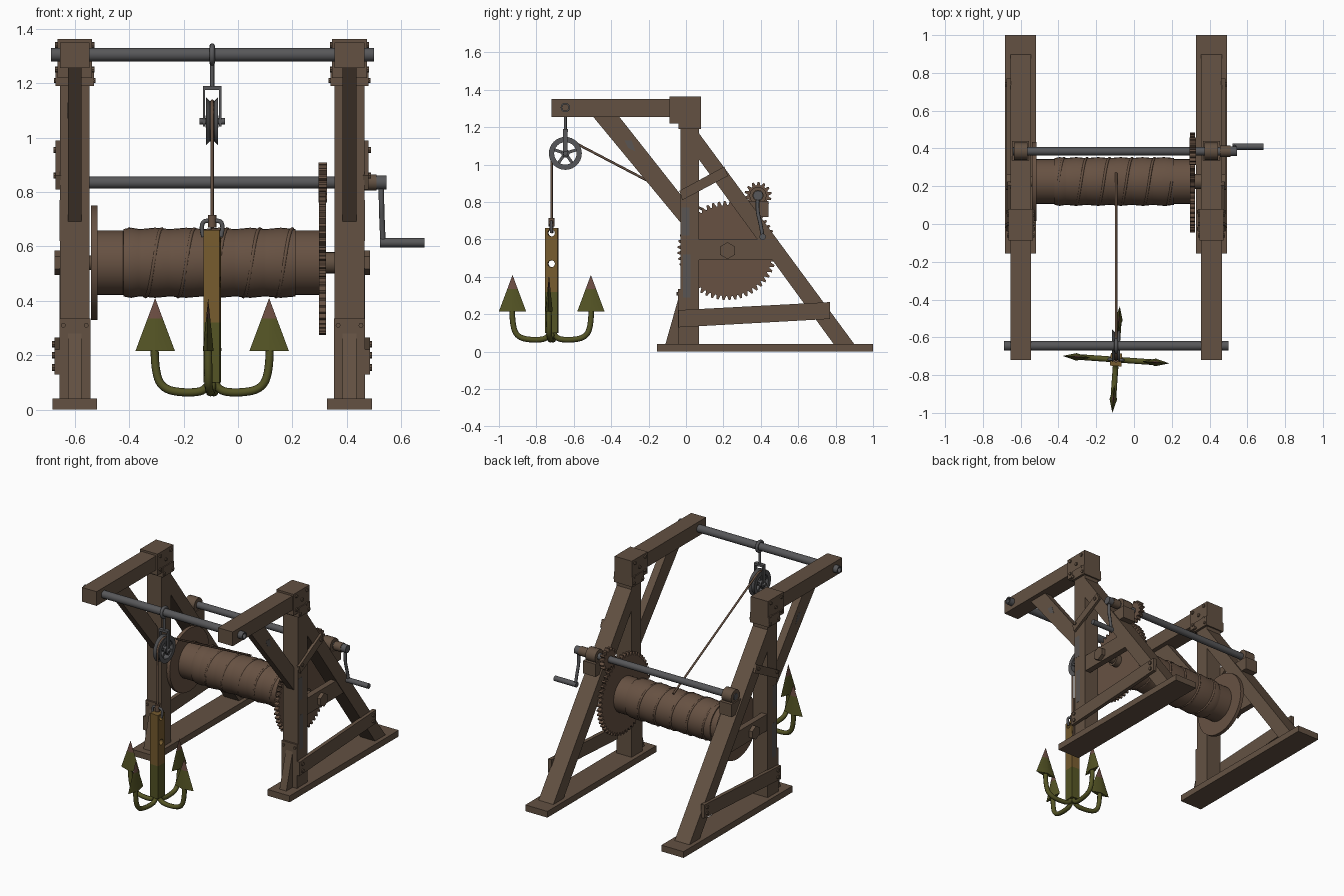
import bpy, bmesh, math
from mathutils import Matrix, Vector

if "Cube" in bpy.data.objects:
    bpy.data.objects.remove(bpy.data.objects["Cube"])

def mat(name, c):
    m = bpy.data.materials.new(name)
    m.diffuse_color = (*c, 1)
    m.use_nodes = True
    m.node_tree.nodes["Principled BSDF"].inputs["Base Color"].default_value = m.diffuse_color
    return m

WOOD = mat("brown wood", (0.125, 0.083, 0.055))
DRUM = mat("warm drum brown", (0.135, 0.083, 0.055))
METAL = mat("dark grey metal", (0.095, 0.095, 0.10))
GREEN = mat("mossy green", (0.088, 0.088, 0.018))
OCHRE = mat("ochre", (0.18, 0.105, 0.028))
TIP = mat("rusty tip", (0.15, 0.075, 0.055))
WORN = mat("worn grey", (0.10, 0.09, 0.085))

def finish(name, bm, *mats):
    bmesh.ops.recalc_face_normals(bm, faces=bm.faces)
    me = bpy.data.meshes.new(name)
    bm.to_mesh(me)
    bm.free()
    for m in mats:
        me.materials.append(m)
    ob = bpy.data.objects.new(name, me)
    bpy.context.collection.objects.link(ob)
    return ob

def prism(name, pts, x0, x1, m):
    """Extrude a (y, z) outline from x0 to x1."""
    bm = bmesh.new()
    a = [bm.verts.new((x0, y, z)) for y, z in pts]
    b = [bm.verts.new((x1, y, z)) for y, z in pts]
    bm.faces.new(a)
    bm.faces.new(b)
    for i in range(len(a)):
        j = (i + 1) % len(a)
        bm.faces.new((a[i], a[j], b[j], b[i]))
    return finish(name, bm, m)

def box(name, x, y, z, m):
    return prism(name, [(y[0], z[0]), (y[1], z[0]), (y[1], z[1]), (y[0], z[1])], x[0], x[1], m)

def lathe(name, prof, y, z, m, n=24, closed=False):
    """Revolve (x, radius) points about an x-parallel axis."""
    bm = bmesh.new()
    prof = prof + prof[:1] if closed else prof
    vs = [bm.verts.new((x, y, z + r)) for x, r in prof]
    es = [bm.edges.new(p) for p in zip(vs, vs[1:])]
    bmesh.ops.spin(bm, geom=vs + es, cent=(0, y, z), axis=(1, 0, 0), angle=2 * math.pi, steps=n)
    bmesh.ops.remove_doubles(bm, verts=bm.verts, dist=1e-5)
    return finish(name, bm, m)

def rod(name, x0, x1, r, y, z, m, n=16):
    return lathe(name, [(x0, 0), (x0, r), (x1, r), (x1, 0)], y, z, m, n)

def tube(name, x0, x1, r, ri, y, z, m, n=24):
    return lathe(name, [(x0, ri), (x0, r), (x1, r), (x1, ri)], y, z, m, n, True)

def wire(name, pts, r, m, kind='POLY', cyclic=False):
    cu = bpy.data.curves.new(name, 'CURVE')
    cu.dimensions = '3D'
    cu.bevel_depth, cu.bevel_resolution, cu.use_fill_caps = r, 2, True
    cu.resolution_u = 6
    sp = cu.splines.new(kind)
    sp.points.add(len(pts) - 1)
    for p, c in zip(sp.points, pts):
        p.co = (*c, 1)
    if kind == 'NURBS':
        sp.order_u, sp.use_endpoint_u = 3, True
    sp.use_cyclic_u = cyclic
    cu.materials.append(m)
    ob = bpy.data.objects.new(name, cu)
    bpy.context.collection.objects.link(ob)
    return ob

def gear(name, y, z, ro, ri, teeth, x0, x1):
    pts = []
    for i in range(teeth):
        for f, r in ((0, ri), (.25, ro), (.55, ro), (.8, ri)):
            a = 2 * math.pi * (i + f) / teeth
            pts.append((y + r * math.cos(a), z + r * math.sin(a)))
    return prism(name, pts, x0, x1, DRUM)

# --- two timber side frames; s points outward ---
for side, cx, s in (("left", -0.60, -1), ("right", 0.41, 1)):
    def nm(t): return side + "_" + t
    def out(a, b): return (cx + s * a, cx + s * b)
    w = (cx - .055, cx + .055)
    box(nm("base_plank"), (cx - .082, cx + .082), (-.155, 1.0), (0, .042), WOOD)
    box(nm("post"), w, (-.03, .07), (.04, 1.25), WOOD)
    box(nm("top_beam"), w, (-.72, -.06), (1.255, 1.35), WOOD)
    box(nm("corner_block"), (cx - .064, cx + .064), (-.088, .08), (1.22, 1.363), WOOD)
    box(nm("corner_collar"), (cx - .07, cx + .07), (-.04, .08), (1.19, 1.255), WOOD)
    prism(nm("rear_leg"), [(.06, 1.18), (.9, .04), (.79, .04), (.06, 1.04)], *w, WOOD)
    prism(nm("front_brace"), [(-.5, 1.26), (-.36, 1.26), (-.025, .835), (-.025, .685)],
          cx - .025, cx + .025, WOOD)
    prism(nm("lower_side_plank"), [(-.04, .13), (.77, .175), (.77, .265), (-.04, .222)], *out(.05, .075), WOOD)
    prism(nm("upper_side_plank"), [(-.035, .86), (-.02, .81), (.225, .94), (.205, .99)], *out(.05, .07), WOOD)
    box(nm("axle_plank"), out(.01, .05), (.06, .47), (.49, .60), WOOD)
    # front foot bracket
    prism(nm("foot_rib"), [(-.028, .33), (-.028, .04), (-.11, .04)], cx - .025, cx + .025, WOOD)
    box(nm("foot_plate"), (cx - .057, cx + .057), (-.042, -.028), (.04, .335), WOOD)
    for dx in (-.042, .042):
        b = rod(nm("foot_bolt"), -.005, .005, .009, 0, 0, WOOD, 8)
        b.matrix_world = Matrix.Translation((cx + dx, -.045, .31)) @ Matrix.Rotation(math.pi / 2, 4, 'Z')
    # bolts on the corner block and planks
    for y, z in ((-.06, 1.34), (-.06, 1.25), (0, 1.295), (.05, 1.34), (.05, 1.25)):
        for t in (-1, 1):
            rod(nm("block_bolt"), cx + t * .06, cx + t * .072, .011, y, z, WOOD, 8)
    for y in (-.025, .065):
        rod(nm("collar_bolt"), cx - .077, cx + .077, .01, y, 1.21, WOOD, 8)
    for y, z in ((-.01, .155), (-.01, .2), (.74, .2), (.74, .24)):
        rod(nm("plank_bolt"), *out(.07, .083), .012, y, z, WOOD, 8)
    for y, z in ((-.005, .86), (.19, .955)):
        rod(nm("plank_bolt"), *out(.06, .078), .011, y, z, WOOD, 8)
    # crank shaft bearing on the rear leg
    box(nm("bearing_foot"), (cx - .045, cx + .045), (.33, .44), (.72, .805), WOOD)
    tube(nm("bearing"), cx - .036, cx + .036, .046, .02, .385, .835, WOOD, 12)
    rod(nm("axle_nut"), *out(.045, .075), .045, .222, .54, WOOD, 6)
    # worn patches on the outer timber faces
    box(nm("worn_patch_post"), out(.052, .056), (-.025, .02), (.62, .77), WORN)
    box(nm("worn_patch_post"), out(.052, .056), (-.015, .025), (.29, .52), WORN)
    prism(nm("worn_patch_brace"), [(-.33, 1.13), (-.29, 1.13), (-.27, 1.07), (-.31, 1.09)],
          *out(.022, .026), WORN)

# --- winding drum ---
AY, AZ = .225, .54
rod("drum_axle", -.67, .475, .027, AY, AZ, WOOD)
rod("drum_core", -.53, .30, .118, AY, AZ, DRUM, 32)
edges = [-.425, -.36, -.25, -.13, -.01, .10, .215]
prof = [(edges[0], .1)]
for a, b in zip(edges, edges[1:]):
    prof += [(a + .004, .124), ((a + b) / 2, .129), (b - .004, .124)]
lathe("rope_windings", prof + [(edges[-1], .1)], AY, AZ, DRUM, 32)
N = 120
wire("winding_ridge", [(-.40 + .60 * i / N, AY + .124 * math.sin(i * 10 * math.pi / N),
                        AZ + .124 * math.cos(i * 10 * math.pi / N)) for i in range(N + 1)], .007, DRUM)
rod("drum_flange", -.54, -.517, .21, AY, AZ, DRUM, 40)
gear("drum_gear", AY - .005, AZ, .265, .243, 52, .297, .324)
rod("gear_hub", .32, .362, .04, AY, AZ, WOOD)

# --- crank shaft, pinion and handle ---
CY, CZ = .385, .835
rod("crank_shaft", -.64, .53, .022, CY, CZ, METAL)
gear("pinion", CY, CZ, .073, .055, 14, .295, .327)
rod("shaft_collar", .455, .51, .03, CY, CZ, WOOD, 12)
rod("crank_hub", .505, .545, .026, CY, CZ, METAL)
wire("crank_arm", [(.527, CY, CZ), (.527, .378, .76), (.53, .40, .68), (.533, .41, .614)], .010, METAL, 'NURBS')
rod("crank_grip", .522, .685, .017, .41, .614, METAL)

# --- top tube and pulley ---
PX, PY, PZ = -.095, -.645, 1.06
tube("top_tube", -.687, .50, .025, .017, PY, 1.305, METAL)
wire("hanger_ring", [(PX, PY + .032 * math.sin(a * math.pi / 8), 1.305 + .032 * math.cos(a * math.pi / 8))
                     for a in range(16)], .010, METAL, cyclic=True)
wire("hanger_stem", [(PX, PY, 1.275), (PX, PY, 1.18)], .008, METAL)
box("hanger_yoke", (PX - .034, PX + .034), (PY - .013, PY + .013), (1.175, 1.19), METAL)
for s in (-1, 1):
    box("yoke_arm", (PX + s * .026, PX + s * .034), (PY - .012, PY + .012), (1.04, 1.18), METAL)
lathe("pulley_rim", [(PX - .022, .06), (PX - .022, .088), (PX - .008, .074), (PX + .008, .074),
                     (PX + .022, .088), (PX + .022, .06)], PY, PZ, METAL, 32, True)
for k in range(5):
    a = math.pi / 2 + k * math.tau / 5
    d, n = Vector((math.cos(a), math.sin(a))), Vector((-math.sin(a), math.cos(a))) * .008
    c = Vector((PY, PZ))
    prism("pulley_spoke", [c + n, c - n, c + d * .065 - n, c + d * .065 + n], PX - .012, PX + .012, METAL)
rod("pulley_hub", PX - .024, PX + .024, .022, PY, PZ, METAL)
rod("pulley_pin", PX - .047, PX + .047, .012, PY, PZ, METAL, 12)

# --- rope from drum over the pulley to the grapple ---
GY = -.718
arc = [(PX, PY + .074 * math.cos(t * math.pi / 180), PZ + .074 * math.sin(t * math.pi / 180))
       for t in range(60, 181, 15)]
wire("rope", [(PX, .27, .665)] + arc + [(PX, GY, .69)], .0065, DRUM)
wire("rope_knot", [(PX, GY, .67), (PX, GY, .715)], .016, DRUM)

# --- grapple: built upright at the origin, then moved into place ---
place = Matrix.Translation((PX, GY, 0)) @ Matrix.Rotation(math.radians(-4), 4, 'Z')
cutters = []
for z in (.635, .47):
    c = rod("hole_cutter", -.1, .1, .019, 0, z, OCHRE)
    c.hide_render = True
    c.hide_set(True)
    cutters.append(c)
parts = [box("grapple_shank", (-.03, .03), (-.034, .034), (.32, .66), OCHRE),
         box("grapple_shank_lower", (-.03, .03), (-.034, .034), (.10, .32), GREEN)]
for c in cutters:
    b = parts[0].modifiers.new("hole", 'BOOLEAN')
    b.operation, b.object, b.solver = 'DIFFERENCE', c, 'EXACT'
for s in (-1, 1):
    parts.append(wire("shackle", [(s * .032, 0, .635), (s * .042, 0, .67), (s * .028, 0, .70),
                                  (0, 0, .69)], .008, METAL, 'NURBS'))
for o in parts + cutters:
    o.matrix_world = place

def barb():
    """Flat arrow head, tip coloured by height."""
    bm = bmesh.new()
    rings = []
    for z in (.215, .335):
        k = (.41 - z) / .195
        rings.append([bm.verts.new((.21 + x * k, y * k, z))
                      for x, y in ((-.073, 0), (0, -.02), (.073, 0), (0, .02))])
    top = bm.verts.new((.21, 0, .41))
    bm.faces.new(rings[0])
    for i in range(4):
        j = (i + 1) % 4
        bm.faces.new((rings[0][i], rings[0][j], rings[1][j], rings[1][i]))
        bm.faces.new((rings[1][i], rings[1][j], top)).material_index = 1
    return finish("hook_barb", bm, GREEN, TIP)

for k in range(4):
    m = place @ Matrix.Rotation(k * math.pi / 2, 4, 'Z')
    wire("hook_arm", [(0, 0, .13), (.012, 0, .072), (.09, 0, .06), (.185, 0, .075),
                      (.212, 0, .15), (.212, 0, .23)], .015, GREEN, 'NURBS').matrix_world = m
    barb().matrix_world = m

# smooth round parts, keep hard edges
for o in bpy.context.scene.objects:
    if o.type == 'MESH' and not o.hide_render:
        o.select_set(True)
        bpy.context.view_layer.objects.active = o
bpy.ops.object.shade_smooth_by_angle(angle=math.radians(32))
